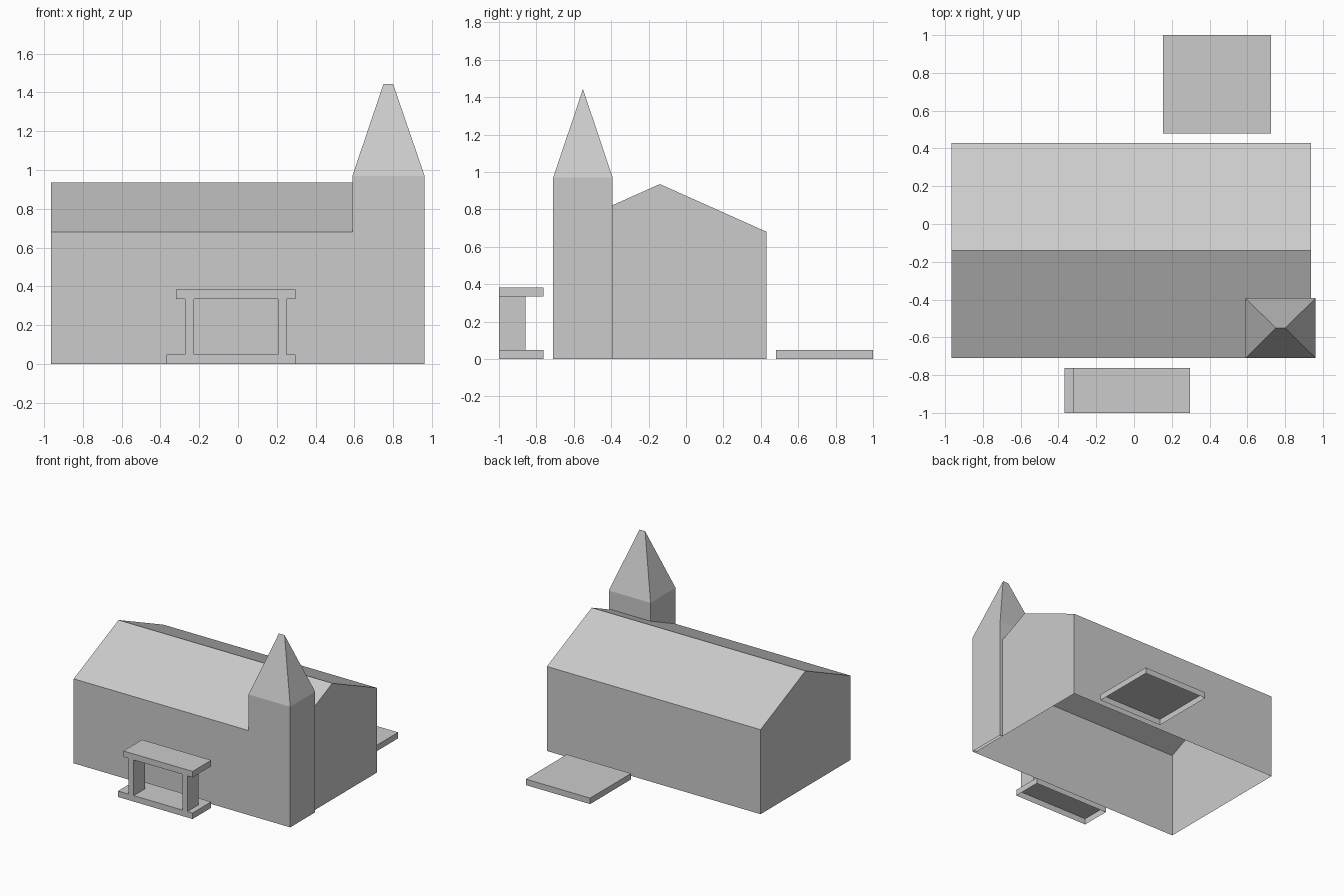
import bpy
import bmesh

default = bpy.data.objects.get("Cube")
if default:
    bpy.data.objects.remove(default, do_unlink=True)

GREY = (0.6, 0.6, 0.6, 1.0)
grey = bpy.data.materials.new("light grey")
grey.use_nodes = True
grey.diffuse_color = GREY
grey.node_tree.nodes["Principled BSDF"].inputs["Base Color"].default_value = GREY


def make_object(name, polygons):
    """Weld a list of polygons into one flat shaded object."""
    bm = bmesh.new()
    for points in polygons:
        bm.faces.new([bm.verts.new(p) for p in points])
    bmesh.ops.remove_doubles(bm, verts=bm.verts, dist=0.0005)
    bmesh.ops.recalc_face_normals(bm, faces=bm.faces)
    mesh = bpy.data.meshes.new(name)
    bm.to_mesh(mesh)
    bm.free()
    mesh.materials.append(grey)
    obj = bpy.data.objects.new(name, mesh)
    bpy.context.collection.objects.link(obj)
    return obj


def box(name, x, y, z, bottom=True, top=True):
    """Box between (low, high) limits, optionally open at its ends."""
    base = [(x[0], y[0]), (x[1], y[0]), (x[1], y[1]), (x[0], y[1])]
    faces = []
    for i, a in enumerate(base):
        b = base[(i + 1) % 4]
        faces.append([(*a, z[0]), (*b, z[0]), (*b, z[1]), (*a, z[1])])
    if bottom:
        faces.append([(*p, z[0]) for p in reversed(base)])
    if top:
        faces.append([(*p, z[1]) for p in base])
    return make_object(name, faces)


# Main hall: gabled shell with an open underside
LEFT_END, RIGHT_END = -0.965, 0.937
FRONT, BACK, RIDGE = -0.71, 0.43, -0.14
EAVE, PEAK = 0.68, 0.935
profile = [(FRONT, 0), (FRONT, EAVE), (RIDGE, PEAK), (BACK, EAVE), (BACK, 0)]
hall = [[(x, y, z) for y, z in profile] for x in (LEFT_END, RIGHT_END)]
for a, b in zip(profile, profile[1:]):
    hall.append([(LEFT_END, *a), (RIGHT_END, *a), (RIGHT_END, *b), (LEFT_END, *b)])
make_object("main_hall", hall)

# Corner tower: walls stop where they meet the hall
TX0, TX1 = 0.59, 0.962
TY0, TY1 = FRONT, -0.392
TOP = 0.97
roof_at_back = EAVE + (PEAK - EAVE) * (TY1 - FRONT) / (RIDGE - FRONT)
tower = []
for y, meet in ((TY0, EAVE), (TY1, roof_at_back)):
    outline = [(TX0, meet), (RIGHT_END, meet), (RIGHT_END, 0), (TX1, 0), (TX1, TOP), (TX0, TOP)]
    tower.append([(x, y, z) for x, z in outline])
tower.append([(TX0, TY0, EAVE), (TX0, TY0, TOP), (TX0, TY1, TOP), (TX0, TY1, roof_at_back)])
tower.append([(TX1, TY0, 0), (TX1, TY1, 0), (TX1, TY1, TOP), (TX1, TY0, TOP)])
make_object("tower_walls", tower)

# Spire: hipped roof rising to a short ridge
tip_y = (TY0 + TY1) / 2
tip_left, tip_right = (0.75, tip_y, 1.443), (0.80, tip_y, 1.443)
fl, fr, br, bl = [(x, y, TOP) for x, y in ((TX0, TY0), (TX1, TY0), (TX1, TY1), (TX0, TY1))]
make_object("tower_spire", [
    [fl, fr, tip_right, tip_left],
    [br, bl, tip_left, tip_right],
    [fr, br, tip_right],
    [bl, fl, tip_left],
])

# Front porch: slab, two piers and a flat canopy
PORCH_Y = (-1.0, -0.763)
SLAB = 0.048
CANOPY = 0.335
box("porch_slab", (-0.368, 0.296), PORCH_Y, (0, SLAB), bottom=False)
for name, x in (("porch_pier_right", -0.273), ("porch_pier_left", 0.205)):
    box(name, (x, x + 0.045), (-1.0, -0.858), (SLAB, CANOPY), bottom=False, top=False)
box("porch_canopy", (-0.32, 0.296), PORCH_Y, (CANOPY, 0.383))

# Rear terrace slab
box("rear_slab", (0.153, 0.725), (0.48, 1.0), (0, SLAB), bottom=False)
